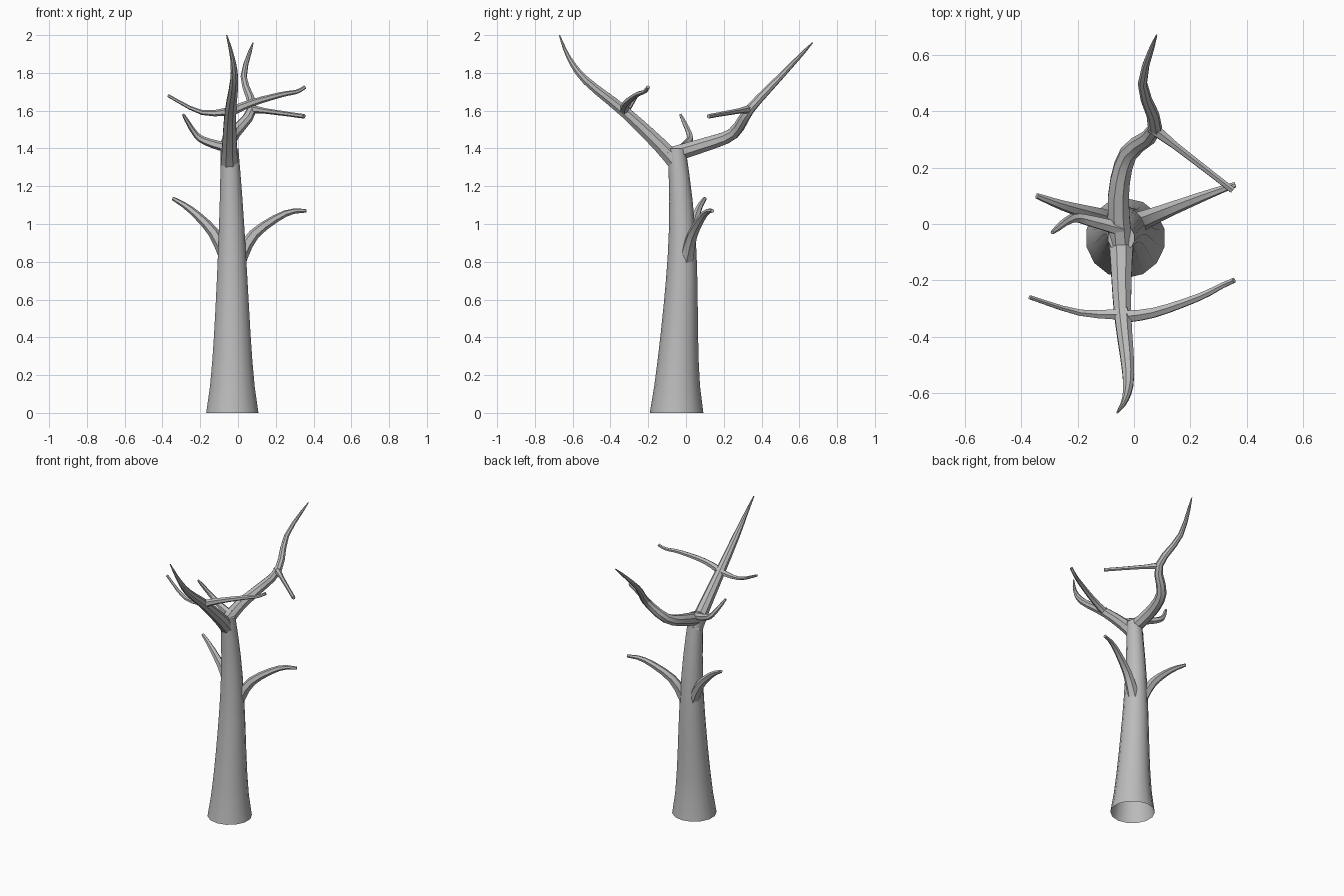
import bpy
import bmesh
import math
from mathutils import Vector

default_cube = bpy.data.objects.get("Cube")
if default_cube:
    bpy.data.objects.remove(default_cube)

bark = bpy.data.materials.new("grey_bark")
bark.use_nodes = True
grey = (0.5, 0.5, 0.5, 1)
bark.diffuse_color = grey
bark.node_tree.nodes["Principled BSDF"].inputs["Base Color"].default_value = grey


def add_ring(mesh, centre, radius, side, other, sides):
    """Add one regular ring of vertices around a centre."""
    ring = []
    for step in range(sides):
        angle = math.tau * (step + 0.5) / sides
        offset = side * math.cos(angle) + other * math.sin(angle)
        ring.append(mesh.verts.new(centre + offset * radius))
    return ring


def skin_rings(mesh, rings):
    """Join neighbouring rings with quads and cap the last one."""
    for low, high in zip(rings, rings[1:]):
        for index in range(len(low)):
            following = (index + 1) % len(low)
            mesh.faces.new((low[index], low[following], high[following], high[index]))
    mesh.faces.new(rings[-1])


def finish(name, mesh, crease):
    """Turn the working mesh into a smooth-shaded bark object."""
    data = bpy.data.meshes.new(name)
    mesh.to_mesh(data)
    mesh.free()
    data.materials.append(bark)
    part = bpy.data.objects.new(name, data)
    bpy.context.collection.objects.link(part)
    bpy.ops.object.select_all(action='DESELECT')
    part.select_set(True)
    bpy.context.view_layer.objects.active = part
    bpy.ops.object.shade_smooth_by_angle(angle=math.radians(crease))


def smooth_path(points, substeps):
    """Pass a rounded path through every given point."""
    padded = [points[0]] + points + [points[-1]]
    path = []
    for before, start, end, after in zip(padded, padded[1:], padded[2:], padded[3:]):
        leave = (end - before) / 2
        arrive = (after - start) / 2
        for step in range(substeps):
            t = step / substeps
            ease = t * t * (3 - 2 * t)
            path.append(start.lerp(end, ease)
                        + leave * t * (1 - t) ** 2
                        - arrive * t * t * (1 - t))
    return path + [points[-1]]


def build_branch(name, *points, thick, thin, taper=1, sides=6):
    """Sweep a tapering tube; a higher taper thins it sooner after the root."""
    path = smooth_path([Vector(point) for point in points], substeps=3)
    last = len(path) - 1
    mesh = bmesh.new()
    rings = []
    side = Vector((1, 0, 0)) if abs(path[-1].y) > abs(path[-1].x) else Vector((0, 1, 0))
    for index, centre in enumerate(path):
        along = (path[min(index + 1, last)] - path[max(index - 1, 0)]).normalized()
        # carry the previous direction forward so the tube does not twist
        side = (side - along * side.dot(along)).normalized()
        radius = thin + (thick - thin) * (1 - index / last) ** taper
        rings.append(add_ring(mesh, centre, radius, side, along.cross(side), sides))
    skin_rings(mesh, rings)
    finish(name, mesh, crease=30)


def build_trunk(height, levels, sides):
    """Raise a gently leaning trunk, flared and open at the foot."""
    mesh = bmesh.new()
    rings = []
    for level in range(levels + 1):
        rise = level / levels
        z = height * rise
        lean = math.sin(math.pi * rise ** 1.5)
        centre = Vector((-0.03 - 0.015 * rise ** 4, 0.03 * lean - 0.05, z))
        radius = 0.118 - 0.05 * z + 0.024 * math.exp(-6 * z)
        rings.append(add_ring(mesh, centre, radius, Vector((1, 0, 0)), Vector((0, 1, 0)), sides))
    skin_rings(mesh, rings)
    finish("trunk", mesh, crease=30)


build_trunk(height=1.4, levels=10, sides=14)

# Two main boughs of the fork
build_branch("front_bough",
             (-0.045, -0.03, 1.3), (-0.045, -0.13, 1.41), (-0.04, -0.32, 1.59),
             (-0.02, -0.53, 1.76), (-0.03, -0.62, 1.88), (-0.06, -0.67, 2),
             thick=0.052, thin=0.003, sides=8)
build_branch("back_bough",
             (-0.045, -0.1, 1.36), (-0.055, 0.1, 1.42), (-0.02, 0.25, 1.48),
             (0.075, 0.34, 1.61), (0.03, 0.5, 1.78), (0.08, 0.67, 1.96),
             thick=0.046, thin=0.003, taper=0.7, sides=8)

# Twigs on the boughs
build_branch("front_bough_left_twig",
             (-0.05, -0.33, 1.59), (0.07, -0.315, 1.64), (0.23, -0.26, 1.685),
             (0.31, -0.22, 1.7), (0.355, -0.2, 1.725),
             thick=0.027, thin=0.01, taper=2)
build_branch("front_bough_right_twig",
             (-0.02, -0.32, 1.6), (-0.19, -0.315, 1.59), (-0.37, -0.26, 1.68),
             thick=0.027, thin=0.008, taper=2)
build_branch("back_bough_left_twig",
             (0.06, 0.345, 1.61), (0.35, 0.12, 1.57),
             thick=0.024, thin=0.012, taper=4)

# Branches on the trunk
build_branch("upper_right_branch",
             (-0.04, -0.02, 1.4), (-0.15, 0.01, 1.43), (-0.22, 0.02, 1.47),
             (-0.29, -0.03, 1.58),
             thick=0.027, thin=0.007, taper=0.7)
build_branch("lower_right_branch",
             (-0.05, 0, 0.8), (-0.13, 0.03, 0.955), (-0.25, 0.065, 1.075),
             (-0.345, 0.1, 1.135),
             thick=0.042, thin=0.01, taper=1.2)
build_branch("lower_left_branch",
             (0, 0, 0.8), (0.085, 0.035, 0.945), (0.25, 0.1, 1.055),
             (0.36, 0.14, 1.07),
             thick=0.042, thin=0.01, taper=1.3)
